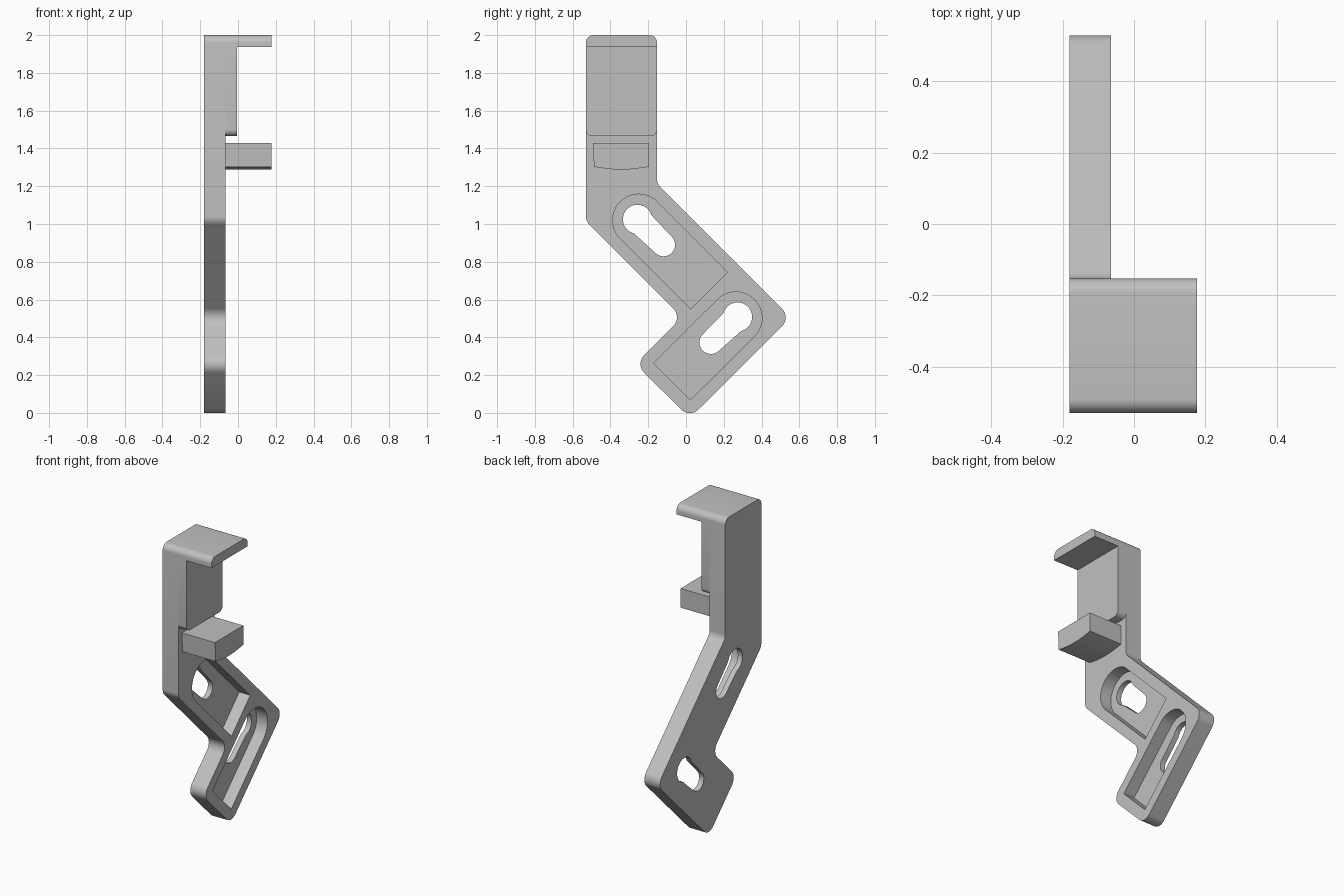
import bpy, bmesh
from math import sin, cos, pi, radians, atan2
from mathutils import Vector

cube = bpy.data.objects.get("Cube")
if cube:
    bpy.data.objects.remove(cube, do_unlink=True)

grey = bpy.data.materials.new("plain_grey")
grey.use_nodes = True
grey.diffuse_color = (0.53, 0.53, 0.53, 1)
grey.node_tree.nodes["Principled BSDF"].inputs["Base Color"].default_value = (0.53, 0.53, 0.53, 1)


def fillet(corners, steps=8):
    """Round each (y, z, radius) corner of a closed outline."""
    out = []
    for i, (y, z, r) in enumerate(corners):
        p = Vector((y, z))
        if r == 0:
            out.append(p)
            continue
        a = (Vector(corners[i - 1][:2]) - p).normalized()
        b = (Vector(corners[(i + 1) % len(corners)][:2]) - p).normalized()
        half = a.angle(b) / 2
        mid = (a + b).normalized()
        centre = p + mid * (r / sin(half))
        sweep = pi / 2 - half
        side = Vector((-mid.y, mid.x))
        sign = 1 if side.dot(a) > 0 else -1
        for k in range(steps + 1):
            t = sweep * (1 - 2 * k / steps) * sign
            out.append(centre + (-mid * cos(t) + side * sin(t)) * r)
    return out


def arc(centre, r, start, end, steps=24):
    return [Vector(centre) + r * Vector((cos(t), sin(t)))
            for t in (start + (end - start) * k / steps for k in range(steps + 1))]


def prism(name, outline, x0, x1):
    """Extrude a (y, z) outline along x."""
    bm = bmesh.new()
    face = bm.faces.new([bm.verts.new((x0, p[0], p[1])) for p in outline])
    ext = bmesh.ops.extrude_face_region(bm, geom=[face])
    verts = [v for v in ext["geom"] if isinstance(v, bmesh.types.BMVert)]
    bmesh.ops.translate(bm, verts=verts, vec=(x1 - x0, 0, 0))
    bmesh.ops.recalc_face_normals(bm, faces=bm.faces)
    mesh = bpy.data.meshes.new(name)
    bm.to_mesh(mesh)
    bm.free()
    mesh.materials.append(grey)
    obj = bpy.data.objects.new(name, mesh)
    bpy.context.collection.objects.link(obj)
    return obj


def cut(target, cutter):
    bpy.context.view_layer.objects.active = target
    mod = target.modifiers.new("cut", 'BOOLEAN')
    mod.operation = 'DIFFERENCE'
    mod.solver = 'EXACT'
    mod.object = cutter
    bpy.ops.object.modifier_apply(modifier=mod.name)
    bpy.data.objects.remove(cutter, do_unlink=True)


def pocket_outline(centre, end, r):
    """Round at the centre, square at the far end."""
    c, e = Vector(centre), Vector(end)
    d = (e - c).normalized()
    n = Vector((-d.y, d.x)) * r
    a = atan2(d.y, d.x)
    return arc(c, r, a + pi / 2, a + 3 * pi / 2) + [e - n, e + n]


def keyhole_outline(big, small, r_big, r_small):
    b, s = Vector(big), Vector(small)
    a = atan2((s - b).y, (s - b).x)
    return (arc(b, r_big, a + radians(60), a + radians(300))
            + arc(s, r_small, a - pi / 2, a + pi / 2))


BACK, FACE, STEP, TIP = -0.18, -0.065, -0.005, 0.177
FLOOR = -0.145

# Cranked mounting plate
plate = prism("mounting_plate", fillet([
    (-0.53, 2.0, 0.04), (-0.153, 2.0, 0.04), (-0.153, 1.213, 0.06),
    (0.555, 0.505, 0.065), (0.02, -0.028, 0.065), (-0.268, 0.259, 0.065),
    (-0.021, 0.506, 0.065), (-0.53, 1.015, 0.065)]), BACK, FACE)

# Recessed pockets, each with a keyhole through its floor
for centre, end, big, small in (
        ((-0.25, 1.02), (0.123, 0.647), (-0.257, 1.025), (-0.119, 0.89)),
        ((0.264, 0.502), (-0.075, 0.165), (0.273, 0.508), (0.132, 0.373))):
    cut(plate, prism("pocket_cutter", pocket_outline(centre, end, 0.138), FLOOR, 0.1))
    cut(plate, prism("keyhole_cutter", keyhole_outline(big, small, 0.077, 0.061), -0.3, 0))

# Raised pad on the upper plate
pad = prism("raised_pad", fillet([
    (-0.53, 2.0, 0.04), (-0.153, 2.0, 0.04),
    (-0.153, 1.465, 0.035), (-0.53, 1.465, 0.035)]), FACE, STEP)

# Top lip
lip = prism("top_lip", fillet([
    (-0.53, 2.0, 0.04), (-0.153, 2.0, 0.04),
    (-0.153, 1.937, 0), (-0.53, 1.937, 0)]), STEP, TIP)

# Support peg with a bowed underside
bow = [(-0.487 + 0.29 * k / 12, 1.303 - 0.015 * sin(pi * k / 12)) for k in range(13)]
peg = prism("support_peg", [(-0.197, 1.43), (-0.493, 1.43)] + bow, FACE, TIP)

# Smooth rounded corners, keep hard edges
bpy.ops.object.select_all(action='DESELECT')
for obj in (plate, pad, lip, peg):
    obj.select_set(True)
bpy.context.view_layer.objects.active = plate
bpy.ops.object.shade_smooth_by_angle(angle=radians(30))
